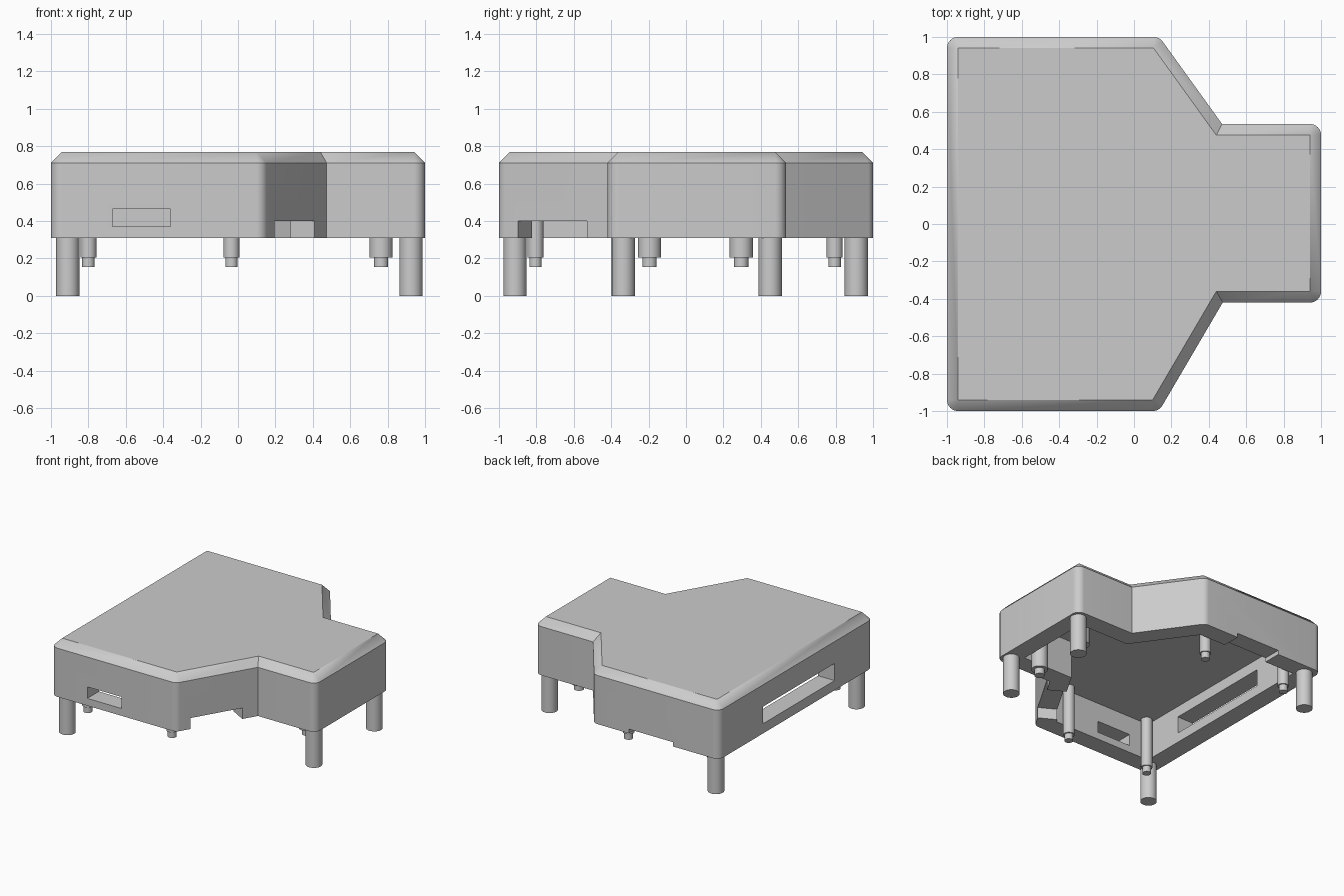
import bpy, bmesh, math
from mathutils import Vector

cube = bpy.data.objects.get("Cube")
if cube:
    bpy.data.objects.remove(cube, do_unlink=True)

grey = bpy.data.materials.new("light_grey")
grey.use_nodes = True
colour = (0.6, 0.6, 0.6, 1)
grey.diffuse_color = colour
grey.node_tree.nodes["Principled BSDF"].inputs["Base Color"].default_value = colour

RIM, SHOULDER, TOP, CEILING = 0.31, 0.71, 0.77, 0.62
CHAMFER, WALL = 0.06, 0.15

# Plan of the flat top, counter-clockwise
PLAN = [Vector(p) for p in ((-.94, -.94), (.10, -.94), (.44, -.36), (.94, -.36),
                            (.94, .475), (.44, .475), (.105, .94), (-.94, .94))]


def corner_normals(i):
    """Outward normals of the two plan edges meeting at corner i."""
    a, b, c = PLAN[i - 1], PLAN[i], PLAN[(i + 1) % len(PLAN)]
    d, e = (b - a).normalized(), (c - b).normalized()
    return Vector((d.y, -d.x)), Vector((e.y, -e.x)), d.x * e.y - d.y * e.x > 0


def miter(i, dist):
    n, m, _ = corner_normals(i)
    return PLAN[i] + (n + m) * dist / (1 + n.dot(m))


def make_object(name, bm):
    bmesh.ops.recalc_face_normals(bm, faces=bm.faces)
    mesh = bpy.data.meshes.new(name)
    bm.to_mesh(mesh)
    bm.free()
    mesh.materials.append(grey)
    obj = bpy.data.objects.new(name, mesh)
    bpy.context.collection.objects.link(obj)
    return obj


def prism(name, points, z0, z1):
    bm = bmesh.new()
    low = [bm.verts.new((p.x, p.y, z0)) for p in points]
    high = [bm.verts.new((p.x, p.y, z1)) for p in points]
    bm.faces.new(low)
    bm.faces.new(high)
    for i in range(len(points)):
        j = (i + 1) % len(points)
        bm.faces.new((low[i], low[j], high[j], high[i]))
    return make_object(name, bm)


def box(name, x0, x1, y0, y1, z0, z1):
    return prism(name, [Vector(p) for p in ((x0, y0), (x1, y0), (x1, y1), (x0, y1))], z0, z1)


def smooth(obj):
    bpy.ops.object.select_all(action='DESELECT')
    obj.select_set(True)
    bpy.context.view_layer.objects.active = obj
    bpy.ops.object.shade_smooth_by_angle(angle=math.radians(30))


# Outer body: rounded upright corners, each closing in a cone to a sharp top corner
bm = bmesh.new()
ring = []
for i, p in enumerate(PLAN):
    apex = bm.verts.new((p.x, p.y, TOP))
    n, m, convex = corner_normals(i)
    if convex:
        outline = [p + n.slerp(m, k / 8) * CHAMFER for k in range(9)]
    else:
        outline = [miter(i, CHAMFER)]
    for q in outline:
        ring.append((bm.verts.new((q.x, q.y, RIM)), bm.verts.new((q.x, q.y, SHOULDER)), apex))
for a, b in zip(ring, ring[1:] + ring[:1]):
    bm.faces.new((a[0], b[0], b[1], a[1]))
    bm.faces.new((a[1], b[1], a[2]) if a[2] == b[2] else (a[1], b[1], b[2], a[2]))
bm.faces.new([r[0] for r in ring])
bm.faces.new(list(dict.fromkeys(r[2] for r in ring)))
body = make_object("housing", bm)

# Hollow underside, wall openings and rim notches
cutters = [
    prism("cavity_cutter", [miter(i, CHAMFER - WALL) for i in range(len(PLAN))], RIM - .1, CEILING),
    box("front_slot_cutter", -.67, -.36, -1.1, -.7, .37, .465),
    box("side_slot_cutter", -1.1, -.7, -.5, .43, .39, .53),
    box("back_notch_cutter", -.58, -.18, .7, 1.1, RIM - .1, RIM + .035),
]
start, end = Vector((.2, -.9)), Vector((.41, -.53))
side = Vector((end.y - start.y, start.x - end.x)).normalized() * .2
cutters.append(prism("slanted_notch_cutter",
                     [start + side, end + side, end - side, start - side], RIM - .1, .40))
bpy.context.view_layer.objects.active = body
for cutter in cutters:
    cutter.hide_render = True
    mod = body.modifiers.new("cut", 'BOOLEAN')
    mod.operation, mod.solver, mod.object = 'DIFFERENCE', 'EXACT', cutter
    bpy.ops.object.modifier_apply(modifier=mod.name)
for cutter in cutters:
    bpy.data.objects.remove(cutter, do_unlink=True)
smooth(body)


def turned(name, x, y, profile, sides=32):
    """Upright round part from (radius, height) pairs, bottom to top."""
    bm = bmesh.new()
    rings = [[bm.verts.new((x + r * math.cos(math.tau * k / sides),
                            y + r * math.sin(math.tau * k / sides), z)) for k in range(sides)]
             for r, z in profile]
    bm.faces.new(rings[0])
    bm.faces.new(rings[-1])
    for a, b in zip(rings, rings[1:]):
        for k in range(sides):
            j = (k + 1) % sides
            bm.faces.new((a[k], a[j], b[j], b[k]))
    smooth(make_object(name, bm))


# Feet under the rim
for name, x, y in (("front_right_foot", -.91, -.915), ("back_right_foot", -.91, .91),
                   ("front_left_foot", .925, -.335), ("back_left_foot", .925, .45)):
    turned(name, x, y, [(.062, 0), (.062, RIM + .02)])

# Stepped mounting pegs hanging from the ceiling
for name, x, y, r in (("front_right_peg", -.8, -.805, .043), ("back_right_peg", -.8, .795, .043),
                      ("front_middle_peg", -.035, -.805, .043),
                      ("back_middle_peg", -.035, .795, .043),
                      ("front_left_peg", .765, -.195, .062), ("back_left_peg", .765, .295, .062)):
    tip = .033 if r < .05 else .038
    turned(name, x, y, [(tip, .155), (tip, .205), (r, .205), (r, CEILING + .02)])
